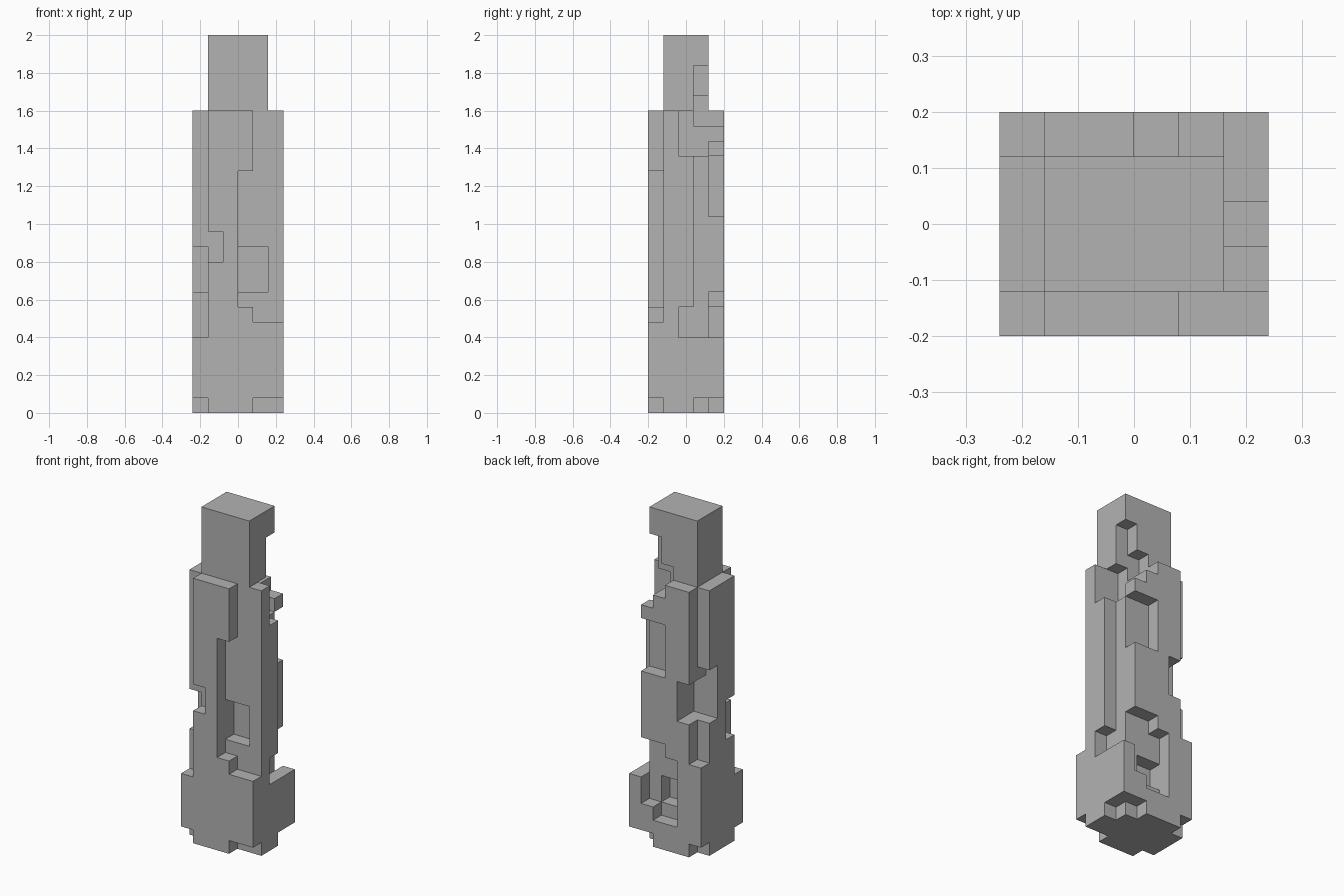
import bpy
import bmesh
import math
from mathutils import Vector

cube = bpy.data.objects.get("Cube")
if cube:
    bpy.data.objects.remove(cube, do_unlink=True)

# The pillar is carved on a grid of equal blocks, then skinned as one shell
BLOCK = 0.08
WIDTH, DEPTH = 6, 5
FRONT, BACK = (0, 1), (4, 5)
LEFT_EDGE, RIGHT_EDGE = (0, 1), (5, 6)
blocks = set()


def region(xs, ys, zs):
    """All grid blocks in the given half-open ranges."""
    return {(x, y, z) for x in range(*xs) for y in range(*ys) for z in range(*zs)}


def fill(xs, ys, zs):
    blocks.update(region(xs, ys, zs))


def carve(xs, ys, zs):
    blocks.difference_update(region(xs, ys, zs))


# Central shaft, rising above the cladding as the head
fill((1, 5), (1, 4), (0, 25))

# Front cladding: x range, z range
for xs, zs in [((1, 4), (16, 20)), ((1, 3), (7, 16)), ((1, 4), (6, 7)),
               ((1, 6), (1, 6)), ((0, 1), (1, 5)), ((1, 4), (0, 1))]:
    fill(xs, FRONT, zs)

# Back cladding: x range, z range
for xs, zs in [((1, 3), (13, 20)), ((3, 4), (17, 19)), ((4, 5), (17, 18)),
               ((2, 5), (8, 13)), ((2, 3), (7, 8)), ((1, 2), (0, 10)),
               ((2, 4), (0, 2)), ((4, 5), (1, 3)), ((5, 6), (1, 5)),
               ((0, 1), (1, 7))]:
    fill(xs, BACK, zs)

# Cladding on the -x side: y range, z range
for ys, zs in [((1, 2), (0, 8)), ((1, 2), (11, 20)), ((2, 3), (0, 20)),
               ((3, 4), (0, 10)), ((3, 4), (14, 20))]:
    fill(LEFT_EDGE, ys, zs)

# Cladding on the +x side: y range, z range
for ys, zs in [((1, 2), (17, 20)), ((1, 3), (7, 17)), ((1, 2), (5, 7)),
               ((1, 4), (1, 5)), ((1, 3), (0, 1))]:
    fill(RIGHT_EDGE, ys, zs)

# Notches and recesses
carve((1, 2), FRONT, (10, 12))      # front edge notch
carve((3, 5), (1, 2), (8, 11))      # front recess
carve((4, 5), (3, 4), (17, 23))     # head notch
carve((3, 4), (3, 4), (19, 21))     # head notch, inner step
carve((4, 5), (2, 3), (17, 20))     # shoulder notch
carve((1, 2), (3, 4), (10, 13))     # rear corner notch
carve((2, 4), (3, 4), (3, 5))       # rear base recess

# Skin: one quad on every open side of a block
bm = bmesh.new()
corners = {}


def corner(p):
    key = tuple(round(c) for c in p)
    if key not in corners:
        corners[key] = bm.verts.new(((key[0] - WIDTH / 2) * BLOCK,
                                     (key[1] - DEPTH / 2) * BLOCK,
                                     key[2] * BLOCK))
    return corners[key]


half = Vector((0.5, 0.5, 0.5))
for block in sorted(blocks):
    centre = Vector(block) + half
    for axis in range(3):
        for sign in (-1, 1):
            neighbour = list(block)
            neighbour[axis] += sign
            if tuple(neighbour) in blocks:
                continue
            n, u, v = Vector(), Vector(), Vector()
            n[axis] = sign / 2
            u[(axis + 1) % 3] = sign / 2
            v[(axis + 2) % 3] = 1 / 2
            ring = (-u - v, u - v, u + v, v - u)
            bm.faces.new([corner(centre + n + r) for r in ring])

# Merge flat neighbours into large clean faces
bmesh.ops.dissolve_limit(bm, angle_limit=math.radians(1),
                         verts=bm.verts[:], edges=bm.edges[:])

mesh = bpy.data.meshes.new("notched_pillar")
bm.to_mesh(mesh)
bm.free()
pillar = bpy.data.objects.new("notched_pillar", mesh)
bpy.context.collection.objects.link(pillar)

# Plain grey stone
stone = bpy.data.materials.new("grey_stone")
stone.use_nodes = True
grey = (0.45, 0.45, 0.45, 1)
stone.diffuse_color = grey
stone.node_tree.nodes["Principled BSDF"].inputs["Base Color"].default_value = grey
mesh.materials.append(stone)
